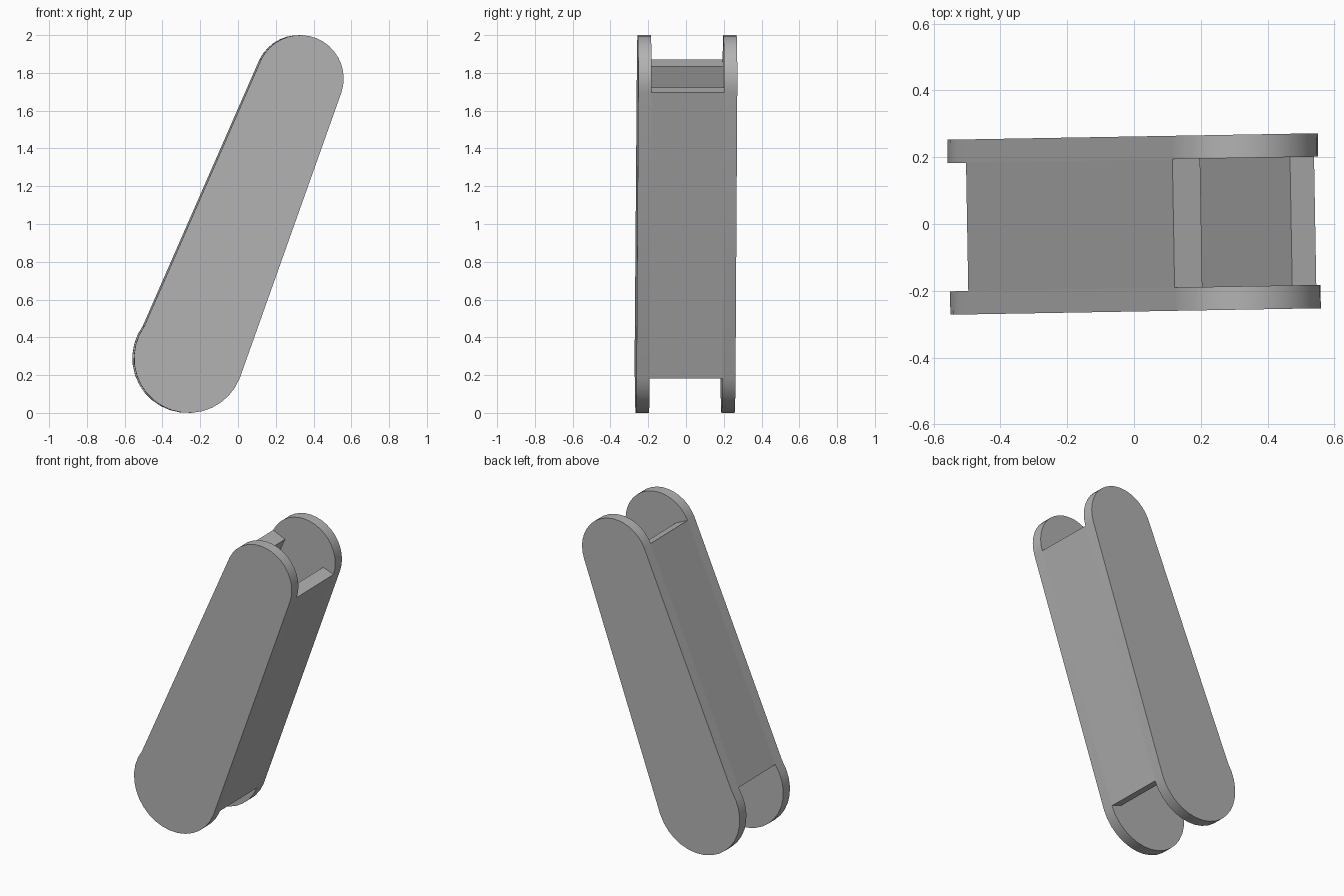
import bpy
import bmesh
from math import cos, sin, radians
from mathutils import Matrix, Vector

cube = bpy.data.objects.get("Cube")
if cube:
    bpy.data.objects.remove(cube, do_unlink=True)

# Single grey finish
grey = bpy.data.materials.new("mid grey")
grey.use_nodes = True
colour = (0.45, 0.45, 0.45, 1)
grey.diffuse_color = colour
grey.node_tree.nodes["Principled BSDF"].inputs["Base Color"].default_value = colour

TURN = Matrix.Rotation(radians(1), 4, "Z")
OUTER, INNER = 0.262, 0.192


def arc(centre, radius, start, end, steps):
    """Points along an arc in the x-z plane, angles in degrees."""
    angles = [radians(start + (end - start) * i / steps) for i in range(steps + 1)]
    return [Vector((centre[0] + radius * cos(a), centre[1] + radius * sin(a))) for a in angles]


def extrude_profile(name, profile, y0, y1):
    """Solid made by extruding an x-z profile along y."""
    bm = bmesh.new()
    face = bm.faces.new([bm.verts.new((p[0], y0, p[1])) for p in profile])
    solid = bmesh.ops.extrude_face_region(bm, geom=[face])["geom"]
    moved = [v for v in solid if isinstance(v, bmesh.types.BMVert)]
    bmesh.ops.translate(bm, verts=moved, vec=(0, y1 - y0, 0))
    bmesh.ops.recalc_face_normals(bm, faces=bm.faces[:])
    bm.transform(TURN)
    mesh = bpy.data.meshes.new(name)
    bm.to_mesh(mesh)
    bm.free()
    mesh.materials.append(grey)
    obj = bpy.data.objects.new(name, mesh)
    bpy.context.collection.objects.link(obj)
    bpy.ops.object.select_all(action="DESELECT")
    obj.select_set(True)
    bpy.context.view_layer.objects.active = obj
    bpy.ops.object.shade_smooth_by_angle(angle=radians(30))


# Rounded outline: large lower end, smaller upper end
lower = arc((-0.265, 0.29), 0.29, 144, 338, 18)
upper = arc((0.325, 1.77), 0.23, -19, 154, 18)

# Side plates
extrude_profile("front_plate", lower + upper, -OUTER, -INNER)
extrude_profile("back_plate", lower + upper, INNER, OUTER)

# Walls joining the plates, leaving the middle hollow and open at both ends
for name, bottom, top, inward in (
    ("left_wall", lower[-1], upper[0], Vector((-0.072, 0.028))),
    ("right_wall", lower[0], upper[-1], Vector((0.083, -0.038))),
):
    extrude_profile(name, [bottom, top, top + inward, bottom + inward], -INNER, INNER)
